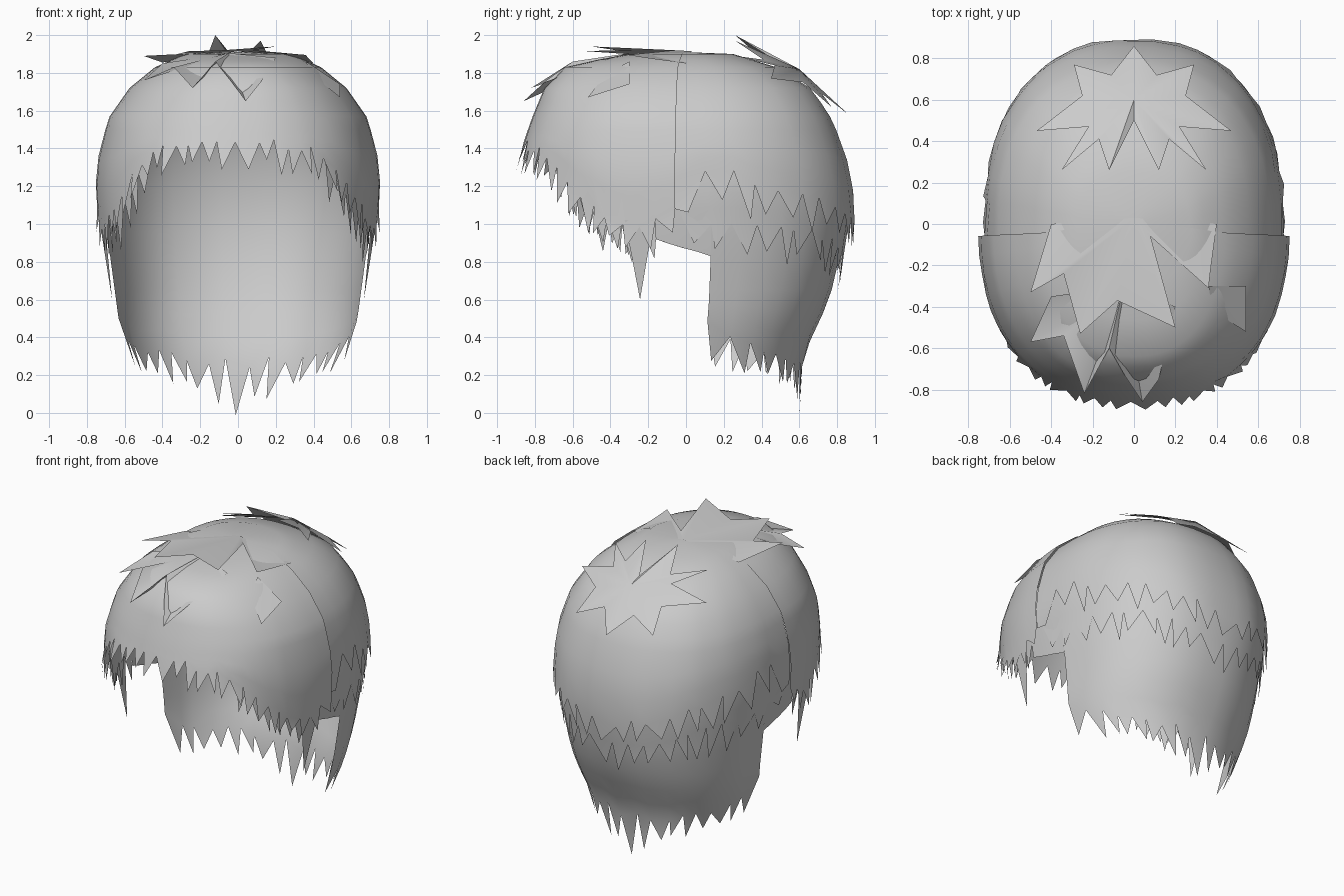
import bpy, math, random

if "Cube" in bpy.data.objects:
    bpy.data.objects.remove(bpy.data.objects["Cube"])

random.seed(4)
mat = bpy.data.materials.new("grey_hair")
mat.diffuse_color = (0.6, 0.6, 0.6, 1)
mat.use_nodes = True
mat.node_tree.nodes["Principled BSDF"].inputs["Base Color"].default_value = mat.diffuse_color

# Head-shape profiles: (height, half width / front depth / back depth)
WIDTH = [(0, .46), (.2, .55), (.35, .63), (.5, .67), (.85, .72), (1, .74), (1.2, .755), (1.4, .735),
         (1.57, .68), (1.72, .575), (1.83, .44), (1.9, .28), (1.91, 0)]
FRONT = [(0, .8), (1, .86), (1.2, .88), (1.4, .87), (1.55, .82), (1.72, .75), (1.84, .63), (1.9, .3), (1.91, 0)]
BACK = [(0, .63), (.3, .66), (.6, .81), (.8, .86), (1.05, .9), (1.25, .88), (1.43, .83), (1.6, .75),
        (1.73, .65), (1.83, .48), (1.9, .25), (1.91, 0)]


def lerp(table, v):
    if v <= table[0][0]:
        return table[0][1]
    for (a, p), (b, q) in zip(table, table[1:]):
        if v <= b:
            return p + (q - p) * (v - a) / (b - a)
    return table[-1][1]


def point(deg, z, sx=1.0, sy=1.0):
    """Point on the head; 0 degrees is the front, 90 is +x, 180 the back."""
    s, c = math.sin(math.radians(deg)), math.cos(math.radians(deg))
    depth = lerp(FRONT if c > 0 else BACK, z)
    x = math.copysign(abs(s) ** .87, s) * lerp(WIDTH, z) * sx
    y = -math.copysign(abs(c) ** .87, c) * depth * sy
    return (x, y, z)


def add_object(name, verts, faces):
    me = bpy.data.meshes.new(name)
    me.from_pydata(verts, [], faces)
    me.materials.append(mat)
    ob = bpy.data.objects.new(name, me)
    bpy.context.collection.objects.link(ob)
    bpy.ops.object.select_all(action='DESELECT')
    ob.select_set(True)
    bpy.context.view_layer.objects.active = ob
    bpy.ops.object.shade_smooth_by_angle(angle=math.radians(50))
    return ob


def hair_layer(name, a0, a1, count, levels, base, tip, sx=1.0, sy=1.0, jitter=.025, locks=(), flare=1.015):
    """Curved sheet from the top level to the base height, with a row of pointed locks below.
    base and tip are tables over the angle away from the front."""
    cols = []
    for i in range(count + 1):
        a = a0 + (a1 - a0) * i / count
        if 0 < i < count:
            a += random.uniform(-.2, .2) * (a1 - a0) / count
        cols.append(a)
    fold = lambda a: abs((a + 180) % 360 - 180)
    verts, faces, n = [], [], len(levels) + 3
    for a in cols:
        end = lerp(base, fold(a)) + random.uniform(-jitter, jitter)
        low = levels[-1]
        heights = levels + [low + (end - low) * k / 3 for k in (1, 2, 3)]
        verts += [point(a, z, sx, sy) for z in heights]
    for i in range(count):
        for k in range(n - 1):
            faces.append((i * n + k, i * n + k + 1, (i + 1) * n + k + 1, (i + 1) * n + k))
        if tip:
            a = (cols[i] + cols[i + 1]) / 2 + random.uniform(-.4, .4) * (a1 - a0) / count
            z = lerp(tip, fold(a)) + random.uniform(-1.5, 1.5) * jitter
            faces.append((i * n + n - 1, len(verts), (i + 1) * n + n - 1))
            verts.append(point(a, z, sx * flare, sy * flare))
    # longer single locks
    for a, top, z in locks:
        k = len(verts)
        verts += [point(a - 5, top, sx, sy), point(a, z, sx, sy), point(a + 5, top, sx, sy)]
        faces.append((k, k + 1, k + 2))
    return add_object(name, verts, faces)


CROWN = [1.91, 1.9, 1.87, 1.83, 1.78, 1.72, 1.65, 1.57, 1.5]

# Fringe over the forehead and temples
fringe = [(0, 1.45), (30, 1.4), (40, 1.31), (50, 1.19), (60, 1.07), (70, 1.0), (80, 1.0), (88, 1.1)]
hair_layer("fringe", -87.5, 87.5, 30, CROWN, fringe, [(a, z - .13) for a, z in fringe],
           locks=[(-76, 1.02, .6), (76, 1.02, .6)], flare=1.025)
for side, name in ((1, "right"), (-1, "left")):
    a, b = sorted((side * 38, side * 82))
    hair_layer(name + "_temple_underlayer", a, b, 7, [1.5, 1.35], fringe,
               [(t, z - .17) for t, z in fringe], .95, .96)
    # plain sheet behind the ear line
    a, b = sorted((side * 81, side * 97))
    hair_layer(name + "_ear_sheet", a, b, 4, [1.4, 1.2], [(81, .92), (97, .83)], None, .95, .94, 0)

# Back of the head in three overlapping tiers
hair_layer("back_upper_tier", 86, 274, 21, CROWN, [(86, 1.1), (92, 1.18), (96, 1.32), (105, 1.25), (140, 1.12), (180, .99)],
           [(86, 1.03), (95, 1.12), (105, 1.07), (140, .98), (180, .83)], .965, 1)
hair_layer("back_middle_tier", 88, 272, 22, [1.5, 1.25], [(86, 1.08), (100, 1.0), (140, .95), (180, .82)],
           [(86, 1.0), (100, .84), (140, .79), (180, .66)], .95, .965)
hair_layer("nape_tier", 97, 263, 17, [1.65, 1.5, 1.2, .95, .8, .65], [(96, .5), (110, .37), (140, .31), (180, .26)],
           [(96, .27), (110, .2), (140, .17), (160, .11), (180, .02)], .95, .94)


def tuft(name, centre, ring, closed):
    """Star of pointed locks fanned around a centre; ring runs anticlockwise from above."""
    n = len(ring)
    faces = [(0, i + 1, (i + 1) % n + 1) for i in range(n if closed else n - 1)]
    add_object(name, [centre] + ring, faces)


# Star tuft at the back of the crown, mirrored about x
half = [(.12, .26, 1.97), (.17, .41, 1.87), (.35, .26, 1.89), (.22, .47, 1.84), (.47, .45, 1.77),
        (.25, .62, 1.75), (.29, .77, 1.62), (.11, .72, 1.69)]
left = [(-x, y, z + (.03 if z > 1.95 else 0)) for x, y, z in reversed(half)]
tuft("crown_tuft", (0, .6, 1.82), [(0, .5, 1.85)] + half + [(0, .86, 1.58)] + left, True)

# Loose tuft swept forward over the top
tuft("top_front_tuft", (0, .03, 1.915),
     [(-.4, .0, 1.855), (-.5, -.33, 1.89), (-.34, -.24, 1.895), (-.26, -.53, 1.915), (-.08, -.37, 1.92),
      (.2, -.5, 1.94), (.08, -.06, 1.92), (.36, -.31, 1.895), (.37, -.22, 1.88), (.4, 0, 1.85)], False)
# Lower tuft above the fringe
tuft("lower_front_tuft", (-.05, -.3, 1.905),
     [(-.4, -.35, 1.85), (-.5, -.57, 1.76), (-.34, -.54, 1.83), (-.24, -.82, 1.72), (-.12, -.6, 1.86),
      (-.04, -.74, 1.76), (.04, -.86, 1.65), (.12, -.75, 1.75), (.2, -.4, 1.88)], False)
# Single lock at the right temple
tuft("right_temple_lock", (.36, -.3, 1.86), [(.38, -.42, 1.8), (.54, -.52, 1.67), (.54, -.3, 1.74)], False)
